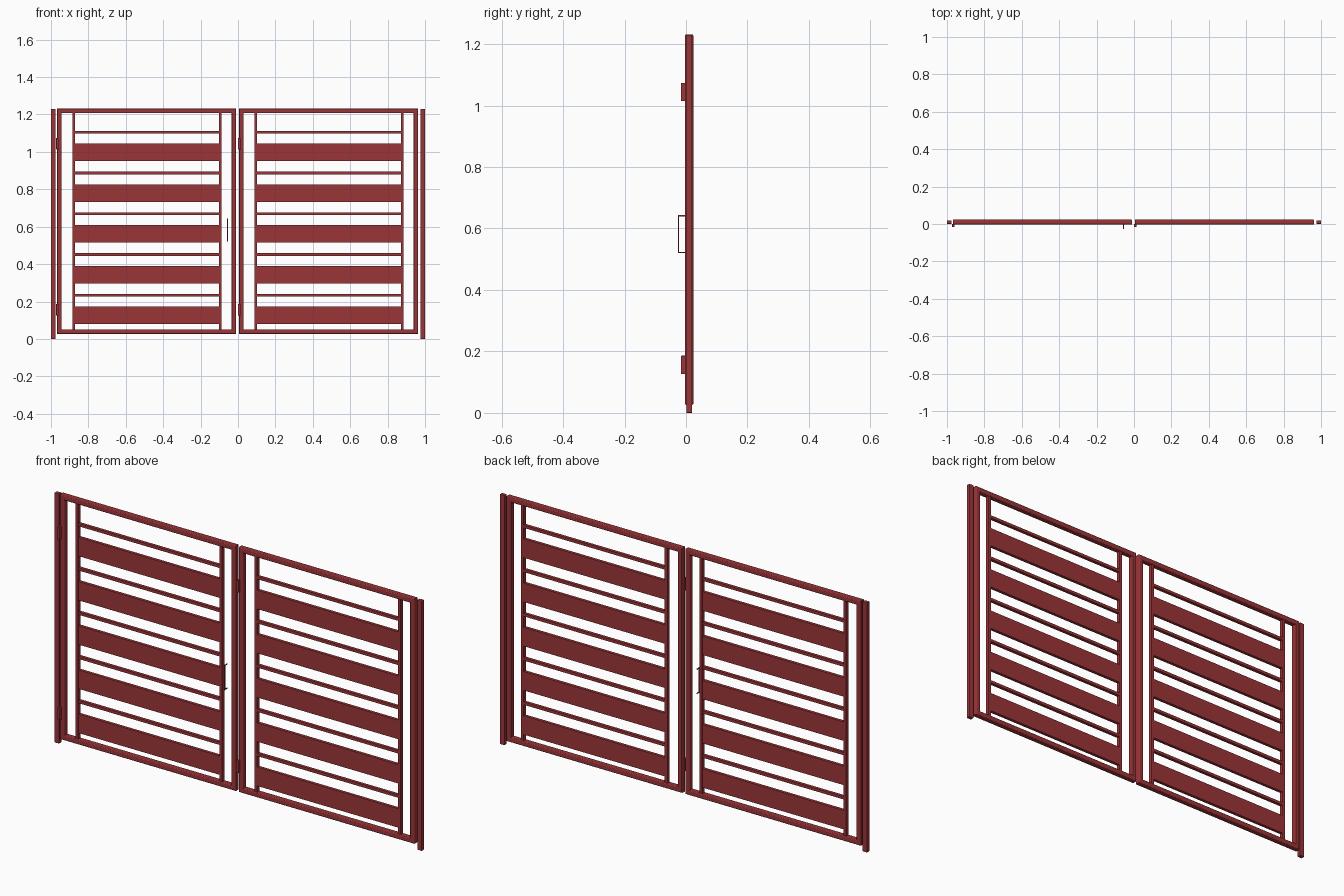
import bpy, bmesh
from math import cos, sin, pi

if "Cube" in bpy.data.objects:
    bpy.data.objects.remove(bpy.data.objects["Cube"])

red = bpy.data.materials.new("red_paint")
red.diffuse_color = (0.33, 0.035, 0.04, 1)
red.use_nodes = True
red.node_tree.nodes["Principled BSDF"].inputs["Base Color"].default_value = red.diffuse_color


def finish(name, bm):
    bmesh.ops.recalc_face_normals(bm, faces=bm.faces)
    me = bpy.data.meshes.new(name)
    bm.to_mesh(me)
    bm.free()
    me.materials.append(red)
    ob = bpy.data.objects.new(name, me)
    bpy.context.collection.objects.link(ob)
    return ob


def box(name, x, y, z, bevel=0):
    """Box from (min, max) ranges, optionally with rounded edges."""
    bm = bmesh.new()
    bmesh.ops.create_cube(bm, size=1)
    for v in bm.verts:
        for i, (a, b) in enumerate((x, y, z)):
            v.co[i] = (a + b) / 2 + v.co[i] * (b - a)
    ob = finish(name, bm)
    if bevel:
        m = ob.modifiers.new("rounded", 'BEVEL')
        m.width, m.segments = bevel, 2
    return ob


def tube_profile(w, d, r, n=3):
    """Rounded rectangle section, w in the leaf plane and d in depth."""
    pts = []
    for k, (sx, sy) in enumerate(((1, 1), (-1, 1), (-1, -1), (1, -1))):
        for i in range(n + 1):
            a = pi / 2 * (k + i / n)
            pts.append((sx * (w / 2 - r) + r * cos(a), sy * (d / 2 - r) + r * sin(a)))
    return pts


def frame(name, x, z, yc, w, d):
    """Square tube bent round a rectangle with mitred corners."""
    bm = bmesh.new()
    rings = []
    for sx, sz in ((-1, -1), (1, -1), (1, 1), (-1, 1)):
        cx = x[1] - w / 2 if sx > 0 else x[0] + w / 2
        cz = z[1] - w / 2 if sz > 0 else z[0] + w / 2
        rings.append([bm.verts.new((cx + sx * u, yc + v, cz + sz * u))
                      for u, v in tube_profile(w, d, 0.004)])
    n = len(rings[0])
    for k in range(4):
        a, b = rings[k], rings[(k + 1) % 4]
        for i in range(n):
            j = (i + 1) % n
            bm.faces.new((a[i], a[j], b[j], b[i]))
    return finish(name, bm)


# Outer posts
for side, x in (("left", (-1, -0.975)), ("right", (0.975, 1))):
    box(side + "_post", x, (0.001, 0.02), (0, 1.23), 0.002)

# Two leaves, the right one a shifted copy of the left
for side, x0 in (("left", -0.968), ("right", 0.005)):
    frame(side + "_leaf_frame", (x0, x0 + 0.957), (0.026, 1.231), 0.0105, 0.024, 0.027)
    inner = (x0 + 0.083, x0 + 0.866)
    for k, x in enumerate(inner):
        box(f"{side}_inner_upright_{k + 1}", (x, x + 0.014), (0.001, 0.02), (0.05, 1.207))
    span = (inner[0] + 0.014, inner[1])
    # Alternating wide boards and thin bars
    for k in range(5):
        z = 0.08 + 0.2177 * k
        box(f"{side}_board_{k + 1}", span, (0.003, 0.018), (z, z + 0.093))
        box(f"{side}_bar_{k + 1}", span, (0.003, 0.018), (z + 0.147, z + 0.161))
    # Hinges on the front of the left edge
    for k, z in enumerate((0.126, 1.014)):
        box(f"{side}_hinge_{k + 1}", (x0 - 0.004, x0 + 0.008), (-0.016, 0.0), (z, z + 0.06), 0.001)

# Pull handle
t = 0.004
box("handle_grip", (-0.058, -0.054), (-0.026, -0.026 + t), (0.52, 0.643))
for k, z in enumerate((0.52, 0.643 - t)):
    box(f"handle_leg_{k + 1}", (-0.058, -0.054), (-0.026 + t, -0.004), (z, z + t))
